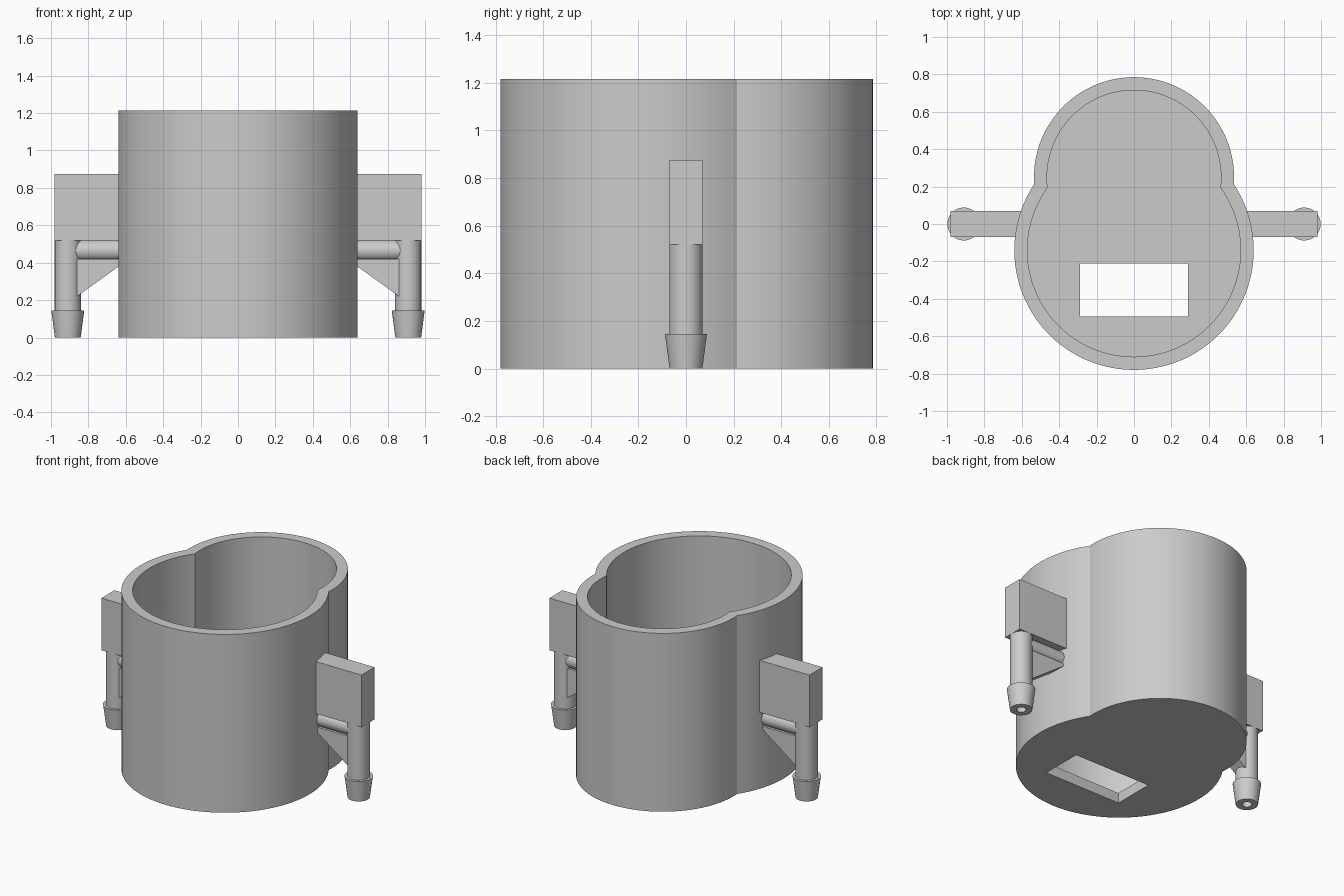
import bpy, bmesh
from math import sin, cos, pi, atan2, sqrt, radians
from mathutils import Matrix

cube = bpy.data.objects.get("Cube")
if cube:
    bpy.data.objects.remove(cube, do_unlink=True)

grey = bpy.data.materials.new("plain grey")
grey.use_nodes = True
colour = (0.6, 0.6, 0.6, 1)
grey.diffuse_color = colour
grey.node_tree.nodes["Principled BSDF"].inputs["Base Color"].default_value = colour

HEIGHT, WALL = 1.215, 0.07
PORT_X, ARM_Z, BORE = 0.91, 0.465, 0.03


def add_object(name, bm):
    bmesh.ops.recalc_face_normals(bm, faces=bm.faces[:])
    mesh = bpy.data.meshes.new(name)
    bm.to_mesh(mesh)
    bm.free()
    mesh.materials.append(grey)
    obj = bpy.data.objects.new(name, mesh)
    bpy.context.collection.objects.link(obj)
    return obj


def prism(name, points, offset):
    """Extrude a closed loop of 3D points along an offset."""
    bm = bmesh.new()
    face = bm.faces.new([bm.verts.new(p) for p in points])
    result = bmesh.ops.extrude_face_region(bm, geom=[face], use_keep_orig=True)
    verts = [g for g in result["geom"] if isinstance(g, bmesh.types.BMVert)]
    bmesh.ops.translate(bm, vec=offset, verts=verts)
    return add_object(name, bm)


def box(name, x0, x1, y0, y1, z0, z1):
    return prism(name, [(x0, y0, z0), (x1, y0, z0), (x1, y1, z0), (x0, y1, z0)],
                 (0, 0, z1 - z0))


def cylinder(name, radius, start, length, along_x=False):
    bm = bmesh.new()
    bmesh.ops.create_cone(bm, cap_ends=True, segments=48, radius1=radius,
                          radius2=radius, depth=length,
                          matrix=Matrix.Translation((0, 0, length / 2)))
    if along_x:
        bm.transform(Matrix.Rotation(pi / 2, 4, "Y"))
    bm.transform(Matrix.Translation(start))
    return add_object(name, bm)


def lathe(name, profile, x, segments=48):
    """Closed solid of revolution about a vertical axis at x."""
    bm = bmesh.new()
    rings = [[bm.verts.new((x + r * cos(2 * pi * i / segments),
                            r * sin(2 * pi * i / segments), z))
              for i in range(segments)] for r, z in profile]
    for low, high in zip(rings, rings[1:]):
        for i in range(segments):
            j = (i + 1) % segments
            bm.faces.new((low[i], low[j], high[j], high[i]))
    bm.faces.new(rings[0])
    bm.faces.new(rings[-1])
    return add_object(name, bm)


def outline(front_r, back_r, z, front_y=-0.14, back_y=0.25, steps=72):
    """Two merged circles, a wide one in front and a smaller one behind."""
    gap = back_y - front_y
    y = front_y + (gap ** 2 + front_r ** 2 - back_r ** 2) / (2 * gap)
    x = sqrt(front_r ** 2 - (y - front_y) ** 2)
    a, b = atan2(y - front_y, x), atan2(y - back_y, x)
    pts = []
    for cy, r, begin, end in ((back_y, back_r, b, pi - b),
                              (front_y, front_r, pi - a, 2 * pi + a)):
        for i in range(steps):
            t = begin + (end - begin) * i / steps
            pts.append((r * cos(t), cy + r * sin(t), z))
    return pts


def cut(obj, cutters):
    bpy.context.view_layer.objects.active = obj
    for cutter in cutters:
        mod = obj.modifiers.new("cut", "BOOLEAN")
        mod.operation, mod.solver, mod.object = "DIFFERENCE", "EXACT", cutter
        bpy.ops.object.modifier_apply(modifier=mod.name)


# Housing, its cavity and the window in the floor
housing = prism("housing", outline(0.64, 0.535, 0), (0, 0, HEIGHT))
cavity = prism("cavity_cutter", outline(0.64 - WALL, 0.535 - WALL, WALL), (0, 0, HEIGHT))
window = box("window_cutter", -0.29, 0.29, -0.495, -0.21, -0.1, 0.2)
cutters = [cavity, window]
cut(housing, cutters)
parts = [housing]

# Matching hose port on each side
for side, s in (("left", 1), ("right", -1)):
    def span(inner, outer):
        return min(s * inner, s * outer), max(s * inner, s * outer)

    x0, x1 = span(0.585, 0.98)
    block = box(side + "_block", x0, x1, -0.07, 0.07, 0.52, 0.875)

    # Barbed hose fitting
    fitting = lathe(side + "_hose_fitting",
                    [(0.069, 0), (0.088, 0.145), (0.07, 0.145), (0.07, 0.522)], s * PORT_X)

    # Arm joining the fitting to the housing
    x0, x1 = span(0.585, PORT_X)
    arm = cylinder(side + "_arm", 0.056, (x0, 0, ARM_Z), x1 - x0, True)

    # Sloped gusset beneath the arm
    gusset = prism(side + "_gusset",
                   [(s * x, -0.05, z) for x, z in
                    ((0.585, 0.42), (0.865, 0.42), (0.865, 0.217), (0.585, 0.42 - 0.002))],
                   (0, 0.1, 0))

    # Bore running up the fitting and through the wall
    x0, x1 = span(0.5, PORT_X)
    bores = [cylinder(side + "_upright_bore_cutter", BORE, (s * PORT_X, 0, -0.1), 0.1 + ARM_Z),
             cylinder(side + "_arm_bore_cutter", BORE, (x0, 0, ARM_Z), x1 - x0, True)]
    cut(fitting, bores)
    cut(arm, bores)
    cut(housing, bores[1:])
    cutters += bores
    parts += [block, fitting, arm, gusset]

for cutter in cutters:
    bpy.data.objects.remove(cutter, do_unlink=True)

# Smooth the round surfaces, keep the rims sharp
bpy.ops.object.select_all(action="DESELECT")
for part in parts:
    part.select_set(True)
bpy.context.view_layer.objects.active = housing
bpy.ops.object.shade_smooth_by_angle(angle=radians(30))
